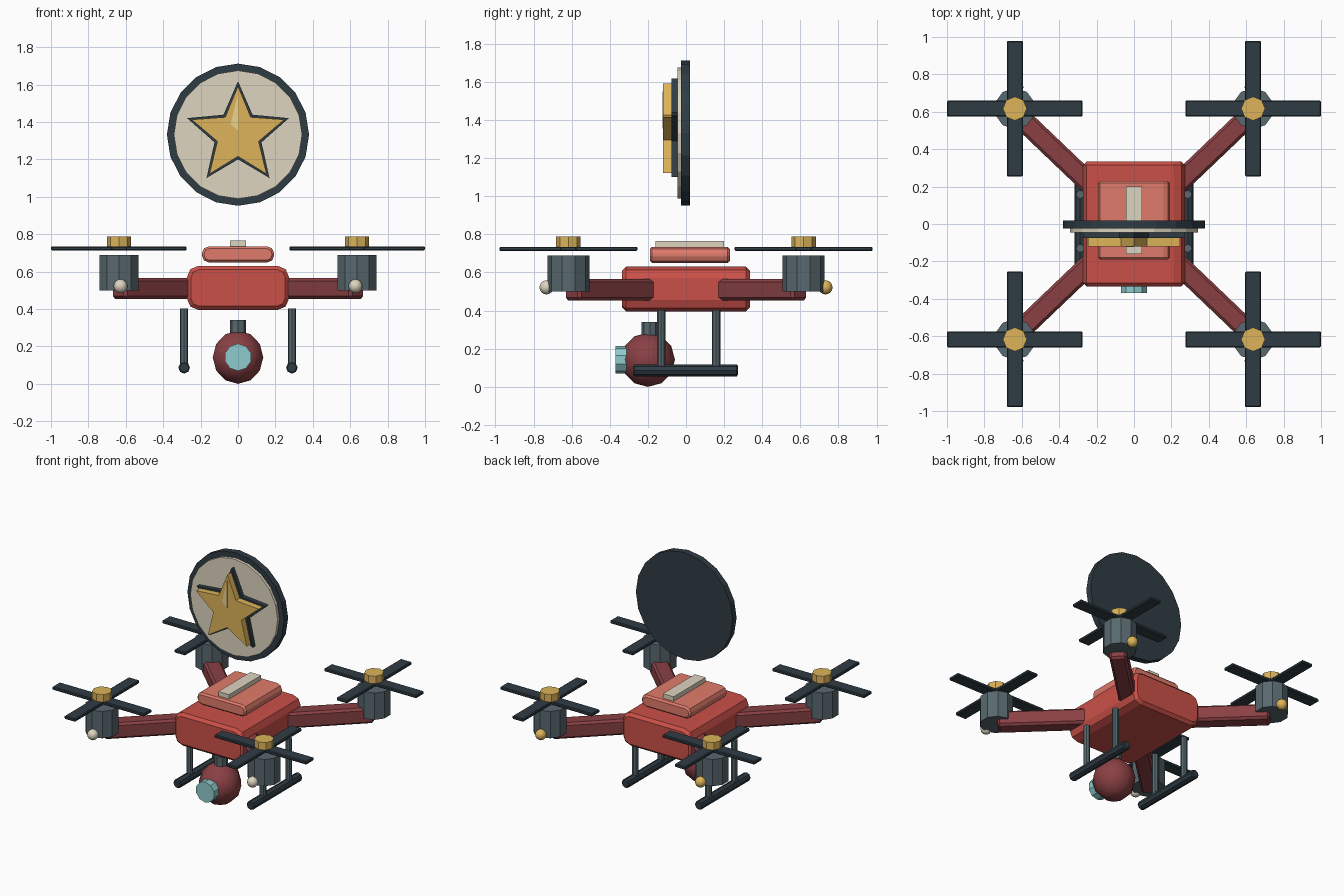
import bpy, bmesh, math
from mathutils import Vector, Matrix

if "Cube" in bpy.data.objects:
    bpy.data.objects.remove(bpy.data.objects["Cube"])


def mat(name, hexcode):
    m = bpy.data.materials.new(name)
    rgb = [int(hexcode[i:i + 2], 16) / 255 for i in (0, 2, 4)]
    m.diffuse_color = [((c + 0.055) / 1.055) ** 2.4 for c in rgb] + [1]
    m.use_nodes = True
    m.node_tree.nodes["Principled BSDF"].inputs["Base Color"].default_value = m.diffuse_color
    return m


RED, CORAL, MAROON = mat("red", "CB5048"), mat("coral", "E07B6B"), mat("maroon", "8A4044")
DARK, STEEL, GOLD = mat("dark", "2F3C44"), mat("steel", "58686E"), mat("gold", "DDB45A")
IVORY, GLASS, PALE = mat("ivory", "DED5C0"), mat("glass", "8FCBCE"), mat("pale_gold", "EBD58F")


def finish(bm, name, material, bevel=0, segments=1):
    bmesh.ops.recalc_face_normals(bm, faces=bm.faces)
    me = bpy.data.meshes.new(name)
    bm.to_mesh(me)
    bm.free()
    ob = bpy.data.objects.new(name, me)
    bpy.context.collection.objects.link(ob)
    me.materials.append(material)
    if bevel:
        b = ob.modifiers.new("bevel", 'BEVEL')
        b.width, b.segments, b.limit_method = bevel, segments, 'ANGLE'
        b.angle_limit = math.radians(50)
    return ob


def box(name, loc, size, material, bevel=0, side_bevel=0, turn=0):
    """Box; side_bevel rounds only the edges running along y."""
    bm = bmesh.new()
    bmesh.ops.create_cube(bm, size=1)
    bmesh.ops.scale(bm, vec=size, verts=bm.verts)
    if side_bevel:
        edges = [e for e in bm.edges if abs(e.verts[0].co.y - e.verts[1].co.y) > 1e-4]
        bmesh.ops.bevel(bm, geom=edges, offset=side_bevel, segments=2, profile=0.5, affect='EDGES')
    bmesh.ops.transform(bm, matrix=Matrix.Translation(loc) @ Matrix.Rotation(turn, 4, 'Z'), verts=bm.verts)
    return finish(bm, name, material, bevel)


def rod(name, a, b, radius, sides, material, bevel=0):
    """Cylinder from point a to point b."""
    a, b = Vector(a), Vector(b)
    bm = bmesh.new()
    bmesh.ops.create_cone(bm, cap_ends=True, segments=sides, radius1=radius, radius2=radius, depth=(b - a).length)
    rot = Matrix.Rotation(math.pi / 2, 4, 'X') if abs((b - a).y) > 1e-4 else Matrix()
    bmesh.ops.transform(bm, matrix=Matrix.Translation((a + b) / 2) @ rot, verts=bm.verts)
    return finish(bm, name, material, bevel)


def ball(name, loc, radius, u, v, material):
    bm = bmesh.new()
    bmesh.ops.create_uvsphere(bm, u_segments=u, v_segments=v, radius=radius)
    bmesh.ops.translate(bm, vec=loc, verts=bm.verts)
    for f in bm.faces:
        f.smooth = True
    return finish(bm, name, material)


def plate(name, points, y0, y1, material, bevel=0):
    """Outline in x, z extruded from y0 to y1."""
    bm = bmesh.new()
    face = bm.faces.new([bm.verts.new((x, y0, z)) for x, z in points])
    ext = bmesh.ops.extrude_face_region(bm, geom=[face])
    bmesh.ops.translate(bm, vec=(0, y1 - y0, 0), verts=[g for g in ext["geom"] if isinstance(g, bmesh.types.BMVert)])
    return finish(bm, name, material, bevel)


def star(outer, inner, z):
    return [((outer, inner)[i % 2] * math.sin(i * math.pi / 5),
             z + (outer, inner)[i % 2] * math.cos(i * math.pi / 5)) for i in range(10)]


# Body, lid and top strip
box("body", (0, 0, 0.513), (0.545, 0.67, 0.235), RED, 0.02, 0.06)
box("battery_lid", (0, 0.02, 0.692), (0.385, 0.42, 0.085), CORAL, 0.012, 0.035)
box("lid_strip", (0, 0.02, 0.75), (0.085, 0.36, 0.032), IVORY)

# Arms, motors, propellers and lights
for sx in (-1, 1):
    for sy in (-1, 1):
        tag = ("front" if sy < 0 else "back") + ("_left" if sx < 0 else "_right")
        a, b = Vector((sx * 0.2, sy * 0.18, 0.51)), Vector((sx * 0.64, sy * 0.6, 0.51))
        d = b - a
        box("arm_" + tag, (a + b) / 2, (d.length, 0.112, 0.112), MAROON, 0.015, 0, math.atan2(d.y, d.x))
        x, y = sx * 0.637, sy * 0.617
        rod("motor_" + tag, (x, y, 0.5), (x, y, 0.69), 0.11, 10, STEEL)
        box("blade_x_" + tag, (x, y, 0.724), (0.724, 0.086, 0.022), DARK, 0.005)
        box("blade_y_" + tag, (x, y, 0.724), (0.086, 0.724, 0.022), DARK, 0.005)
        rod("hub_" + tag, (x, y, 0.735), (x, y, 0.788), 0.064, 8, GOLD)
        ball("light_" + tag, (sx * 0.628, sy * 0.732, 0.522), 0.037, 12, 8, IVORY if sy < 0 else GOLD)

# Landing gear
for sx, side in ((-1, "left"), (1, "right")):
    x = sx * 0.288
    for y, end in ((-0.13, "front"), (0.158, "back")):
        rod(f"strut_{end}_{side}", (x, y, 0.09), (x, y, 0.402), 0.022, 8, STEEL)
    rod("skid_" + side, (x, -0.275, 0.086), (x, 0.272, 0.086), 0.031, 8, DARK, 0.006)

# Camera
rod("camera_stem", (0, -0.19, 0.22), (0, -0.19, 0.34), 0.044, 8, STEEL)
ball("camera_ball", (0, -0.2, 0.142), 0.142, 10, 6, MAROON)
rod("camera_lens", (0, -0.37, 0.142), (0, -0.26, 0.142), 0.073, 10, GLASS)

# Floating star badge
Z = 1.332
rod("badge_rim", (0, -0.025, Z), (0, 0.02, Z), 0.38, 20, DARK)
rod("badge_face", (0, -0.045, Z), (0, -0.024, Z), 0.343, 20, IVORY)
plate("star_backing", star(0.286, 0.132, Z), -0.076, -0.044, DARK)
plate("star", star(0.26, 0.116, Z), -0.12, -0.075, GOLD)
plate("star_glint", [(0, 1.55), (-0.04, 1.39), (0, 1.355)], -0.123, -0.119, PALE)
